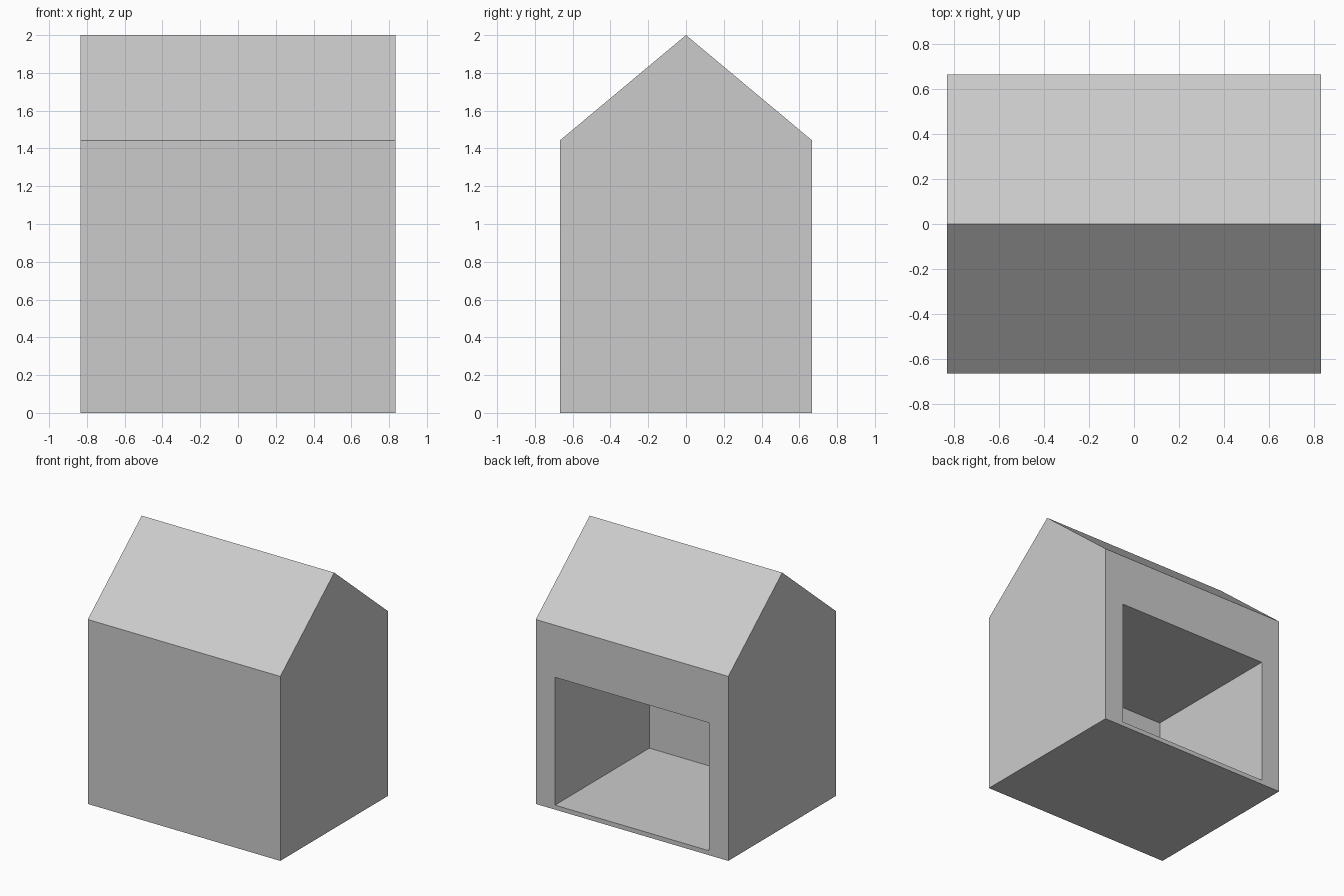
import bpy
import bmesh
from math import copysign

cube = bpy.data.objects.get("Cube")
if cube:
    bpy.data.objects.remove(cube, do_unlink=True)

HALF_WIDTH, HALF_DEPTH = 0.833, 0.667
EAVES, RIDGE = 1.443, 2.0
OPENING_HALF, OPENING_LOW, OPENING_HIGH = 0.667, 0.035, 1.035
RECESS_END = -0.5

# Plain grey finish
grey = bpy.data.materials.new("light grey")
grey.use_nodes = True
colour = (0.6, 0.6, 0.6, 1)
grey.diffuse_color = colour
grey.node_tree.nodes["Principled BSDF"].inputs["Base Color"].default_value = colour

# Gabled body: end profile extruded along the ridge
bm = bmesh.new()
profile = [(-HALF_DEPTH, 0), (HALF_DEPTH, 0), (HALF_DEPTH, EAVES),
           (0, RIDGE), (-HALF_DEPTH, EAVES)]
gable = bm.faces.new([bm.verts.new((-HALF_WIDTH, y, z)) for y, z in profile])
sweep = bmesh.ops.extrude_face_region(bm, geom=[gable], use_keep_orig=True)
moved = [v for v in sweep["geom"] if isinstance(v, bmesh.types.BMVert)]
bmesh.ops.translate(bm, vec=(2 * HALF_WIDTH, 0, 0), verts=moved)
bmesh.ops.recalc_face_normals(bm, faces=bm.faces[:])

# Opening in the back wall
bm.normal_update()
wall = max(bm.faces, key=lambda f: f.normal.y)
bmesh.ops.inset_individual(bm, faces=[wall], thickness=0.1)
for v in wall.verts:
    v.co.x = copysign(OPENING_HALF, v.co.x)
    v.co.z = OPENING_LOW if v.co.z < EAVES / 2 else OPENING_HIGH

# Deep box-shaped room behind the opening
room = bmesh.ops.extrude_discrete_faces(bm, faces=[wall])["faces"][0]
for v in room.verts:
    v.co.y = RECESS_END
bmesh.ops.recalc_face_normals(bm, faces=bm.faces[:])

mesh = bpy.data.meshes.new("house_shell")
bm.to_mesh(mesh)
bm.free()
mesh.materials.append(grey)
house = bpy.data.objects.new("house_shell", mesh)
bpy.context.collection.objects.link(house)
